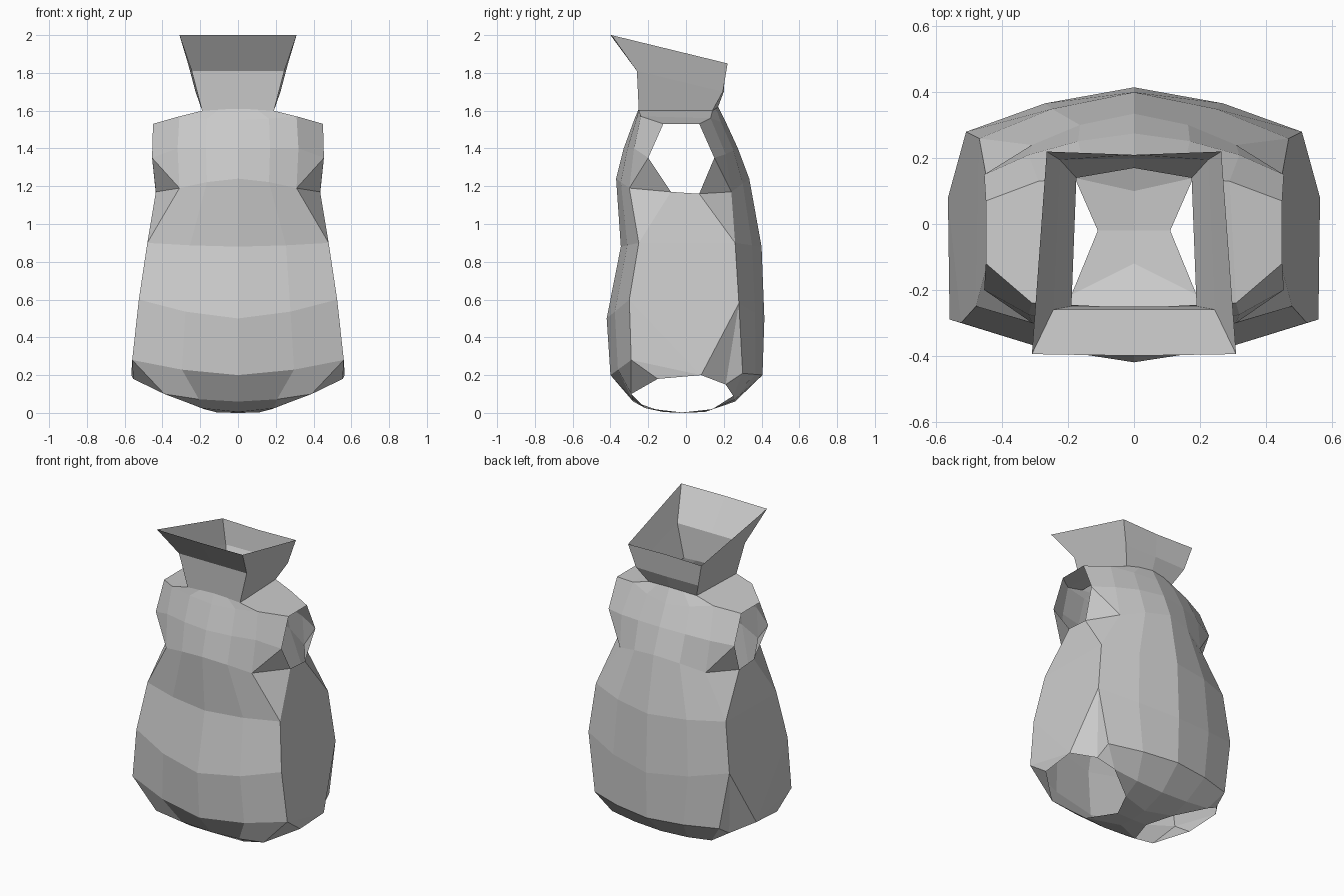
import bpy, bmesh
from mathutils import Vector

if "Cube" in bpy.data.objects:
    bpy.data.objects.remove(bpy.data.objects["Cube"])


def row(cy, cz, edge, w=0.36):
    """Half a body row: centre point, bulging middle point, outer corner."""
    ex, ey, ez = edge
    mid = (ex * 0.53, cy + (ey - cy) * w, cz + (ez - cz) * w)
    return [Vector((0, cy, cz)), Vector(mid), Vector(edge)]


def loft(rows):
    """Quads between neighbouring rows with equal point counts."""
    return [[a[i], a[i + 1], b[i + 1], b[i]]
            for a, b in zip(rows, rows[1:]) for i in range(len(a) - 1)]


def build(name, polys):
    """Weld half-model polygons into a mesh and mirror it across x = 0."""
    bm = bmesh.new()
    for poly in polys:
        bm.faces.new([bm.verts.new(p) for p in poly])
    bmesh.ops.remove_doubles(bm, verts=bm.verts, dist=0.0005)
    bmesh.ops.triangulate(bm, faces=[f for f in bm.faces if len(f.verts) > 4])
    bmesh.ops.recalc_face_normals(bm, faces=bm.faces)
    # open sheets: make the outermost face point outwards
    far = max(bm.faces, key=lambda f: abs(f.calc_center_median().y))
    if far.normal.y * far.calc_center_median().y < 0:
        bmesh.ops.reverse_faces(bm, faces=bm.faces)
    mesh = bpy.data.meshes.new(name)
    bm.to_mesh(mesh)
    bm.free()
    obj = bpy.data.objects.new(name, mesh)
    bpy.context.collection.objects.link(obj)
    mirror = obj.modifiers.new("mirror", 'MIRROR')
    mirror.use_clip = True
    mirror.merge_threshold = 0.001
    return obj


# Body rows from the neck down to the leg openings
front = [
    row(-0.25, 1.61, (0.19, -0.25, 1.60)),
    row(-0.275, 1.55, (0.31, -0.24, 1.57)),
    row(-0.33, 1.40, (0.32, -0.275, 1.40)),
    row(-0.37, 1.24, (0.31, -0.30, 1.19)),
    row(-0.345, 0.88, (0.48, -0.25, 0.90)),
    row(-0.42, 0.50, (0.525, -0.30, 0.60)),
    row(-0.40, 0.20, (0.56, -0.29, 0.28)),
    row(-0.28, 0.06, (0.39, -0.29, 0.10), 0.3),
]
back = [
    row(0.17, 1.62, (0.175, 0.14, 1.60)),
    row(0.215, 1.53, (0.29, 0.13, 1.56)),
    row(0.275, 1.40, (0.32, 0.21, 1.37)),
    row(0.335, 1.24, (0.31, 0.24, 1.17)),
    row(0.40, 0.88, (0.47, 0.26, 0.90)),
    row(0.415, 0.50, (0.51, 0.28, 0.58)),
    row(0.405, 0.20, (0.45, 0.30, 0.21)),
    row(0.26, 0.06, (0.36, 0.25, 0.09), 0.3),
]
F = [r[2] for r in front]
B = [r[2] for r in back]

# Arm opening rim, front to back: top, middle, bottom
fa = [Vector(p) for p in ((0.45, -0.12, 1.53), (0.455, -0.20, 1.35), (0.435, -0.08, 1.17))]
ba = [Vector(p) for p in ((0.45, 0.07, 1.53), (0.455, 0.15, 1.35), (0.435, 0.07, 1.16))]
# Leg opening rim at the outer side
leg_f, leg_s, leg_b = (Vector(p) for p in
                       ((0.555, -0.15, 0.18), (0.565, 0.08, 0.20), (0.46, 0.21, 0.15)))

polys = loft(front) + loft(back)
# shoulder and arm opening surround
polys += [[F[0], F[1], B[1], B[0]], [F[1], fa[0], ba[0], B[1]]]
for S, a in ((F, fa), (B, ba)):
    polys += [[S[1], a[0], a[1], S[2]], [S[2], a[1], S[3]],
              [S[3], a[1], a[2]], [S[3], a[2], S[4]]]
# flat side panel
polys += [[F[4], fa[2], ba[2], B[4]], [F[4], B[4], B[5], F[5]],
          [F[5], B[5], leg_s], [F[5], leg_s, F[6]], [F[6], leg_s, leg_f]]
# leg opening corners
polys += [[F[6], leg_f, F[7]], [B[5], leg_s, leg_b], [B[5], leg_b, B[6]],
          [B[6], leg_b, B[7]]]
# strip between the legs
c = [Vector(p) for p in ((0, -0.12, 0.005), (0.19, -0.215, 0.025), (0, -0.02, 0),
                         (0.11, -0.02, 0.002), (0, 0.10, 0.005), (0.18, 0.14, 0.02))]
polys += [[front[7][0], front[7][1], c[1], c[0]], [front[7][1], F[7], c[1]],
          [c[0], c[1], c[3], c[2]], [c[2], c[3], c[5], c[4]],
          [c[4], c[5], back[7][1], back[7][0]], [back[7][1], B[7], c[5]]]
build("body_shell", polys)

# Flared square collar: centre front, front corner, back corner, centre back
collar = [
    [(0, -0.25, 1.61), (0.19, -0.25, 1.60), (0.175, 0.14, 1.60), (0, 0.17, 1.62)],
    [(0, -0.26, 1.81), (0.245, -0.26, 1.81), (0.225, 0.195, 1.70), (0, 0.20, 1.70)],
    [(0, -0.40, 2.00), (0.31, -0.395, 2.00), (0.265, 0.22, 1.85), (0, 0.21, 1.85)],
]
# the base of the shell's shoulder row is closed by leaving the neck open
build("collar", loft(collar))
